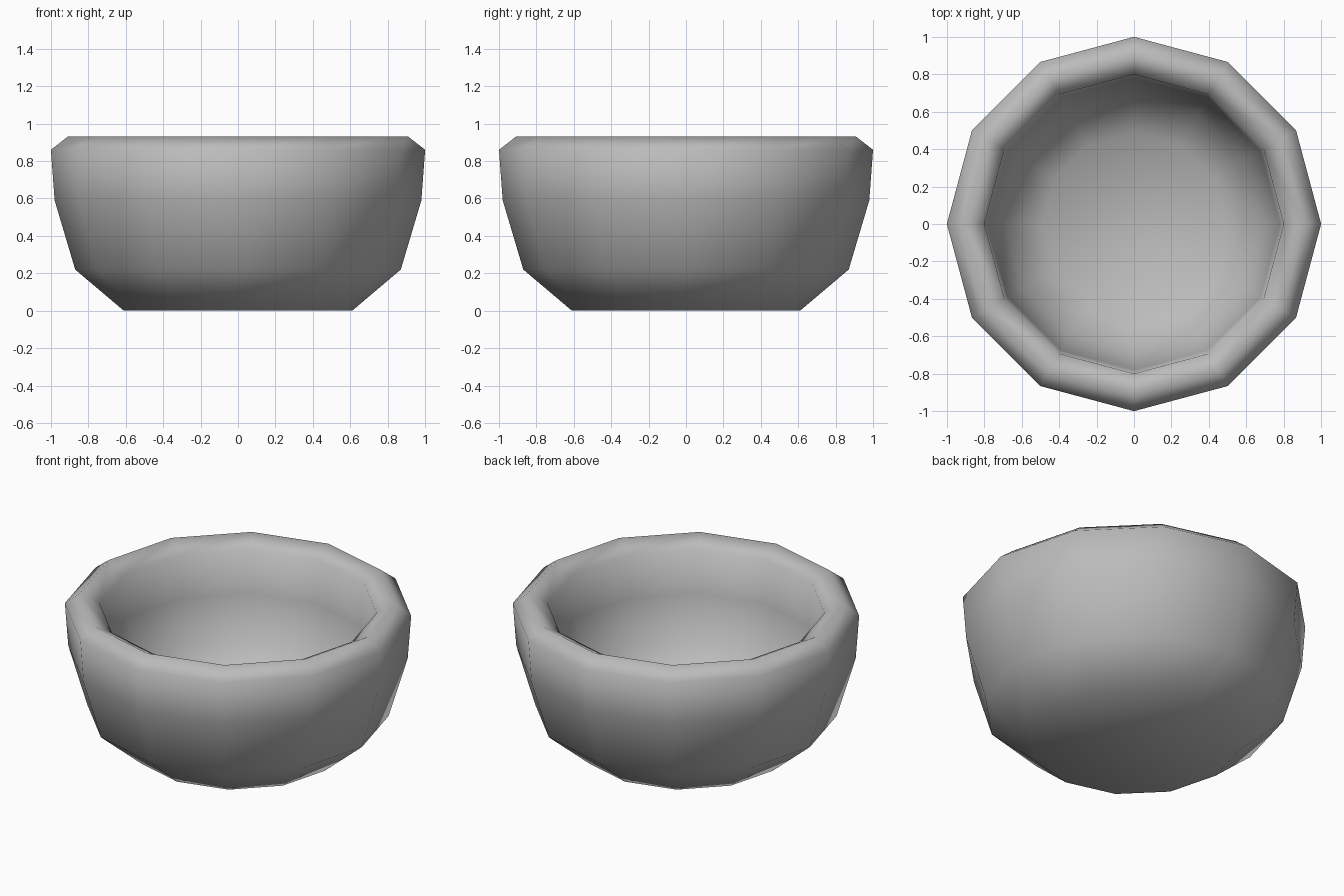
import bpy
import bmesh
from math import cos, sin, tau

cube = bpy.data.objects.get("Cube")
if cube:
    bpy.data.objects.remove(cube, do_unlink=True)

SIDES = 12

# Plain grey glaze
grey = bpy.data.materials.new("grey")
grey.use_nodes = True
colour = (0.5, 0.5, 0.5, 1)
grey.diffuse_color = colour
grey.node_tree.nodes["Principled BSDF"].inputs["Base Color"].default_value = colour

# Radius and height from the foot, over the rim, down to the inner floor
profile = [(0.61, 0), (0.87, 0.22), (0.98, 0.59), (1, 0.86), (0.91, 0.93),
           (0.8, 0.87), (0.78, 0.6), (0.69, 0.32), (0.49, 0.16)]

bm = bmesh.new()
rings = [[bm.verts.new((r * cos(tau * i / SIDES), r * sin(tau * i / SIDES), z))
          for i in range(SIDES)] for r, z in profile]

# Wall bands between neighbouring rings
for low, high in zip(rings, rings[1:]):
    for i in range(SIDES):
        j = (i + 1) % SIDES
        bm.faces.new((low[i], low[j], high[j], high[i]))

# Underside and inner floor
bm.faces.new(rings[0][::-1])
bm.faces.new(rings[-1])

mesh = bpy.data.meshes.new("bowl")
bm.to_mesh(mesh)
bm.free()
mesh.materials.append(grey)
mesh.shade_smooth()
bowl = bpy.data.objects.new("bowl", mesh)
bpy.context.collection.objects.link(bowl)
